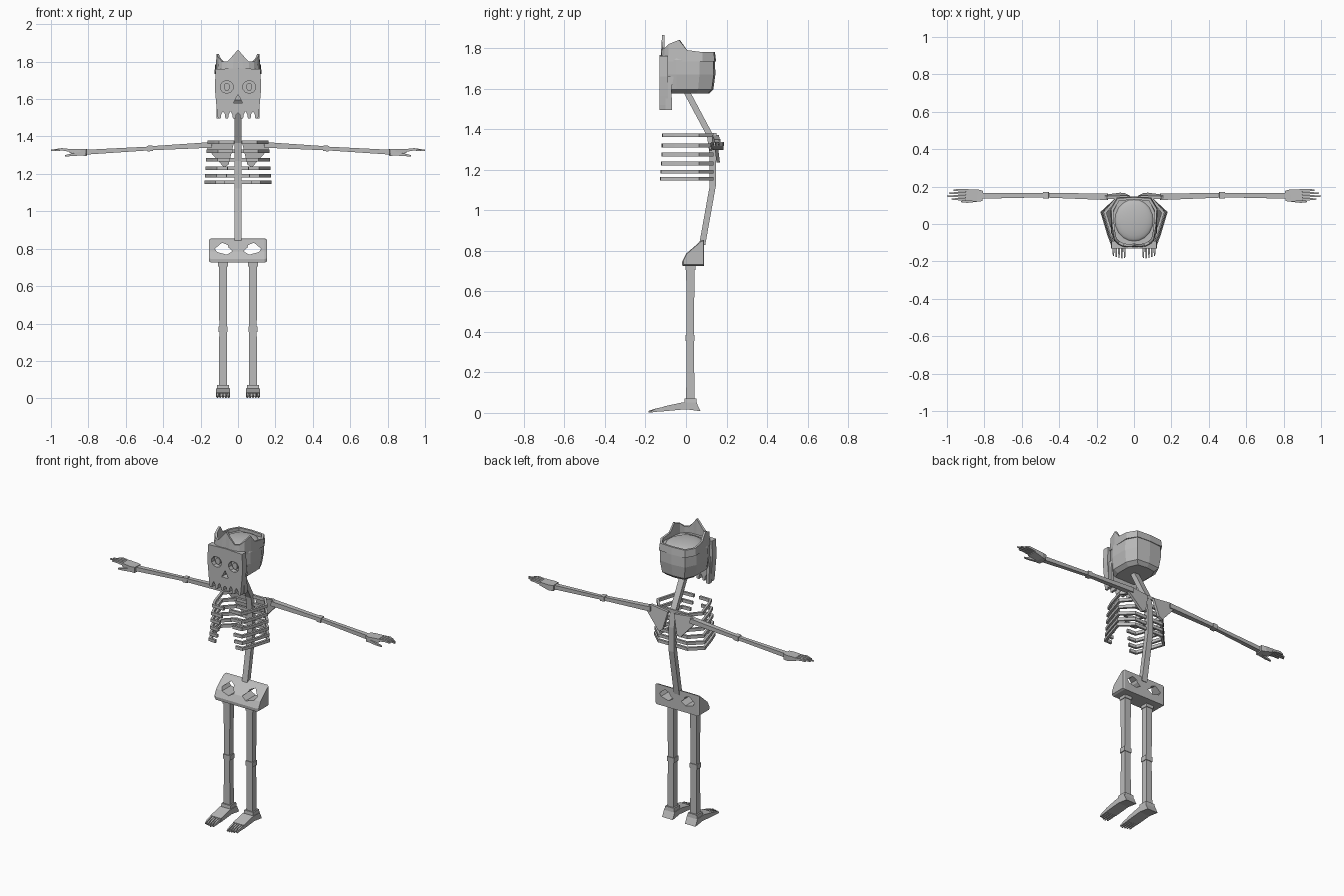
import bpy, bmesh, math
from mathutils import Vector

if "Cube" in bpy.data.objects:
    bpy.data.objects.remove(bpy.data.objects["Cube"])

bone = bpy.data.materials.new("bone_grey")
bone.diffuse_color = (0.5, 0.5, 0.5, 1)
bone.use_nodes = True
bone.node_tree.nodes["Principled BSDF"].inputs["Base Color"].default_value = bone.diffuse_color


def finish(name, bm, mirror=False):
    bmesh.ops.recalc_face_normals(bm, faces=bm.faces)
    me = bpy.data.meshes.new(name)
    bm.to_mesh(me)
    bm.free()
    me.materials.append(bone)
    ob = bpy.data.objects.new(name, me)
    bpy.context.collection.objects.link(ob)
    if mirror:
        ob.modifiers.new("mirror", 'MIRROR')
    return ob


def loft(name, rings, mirror=False, closed=False):
    """Skin equal-length rings; cap the ends unless the loft closes on itself."""
    bm = bmesh.new()
    rows = [[bm.verts.new(p) for p in r] for r in rings]
    n = len(rows[0])
    pairs = list(zip(rows, rows[1:])) + ([(rows[-1], rows[0])] if closed else [])
    for a, b in pairs:
        for i in range(n):
            j = (i + 1) % n
            bm.faces.new((a[i], a[j], b[j], b[i]))
    if not closed:
        bm.faces.new(rows[0])
        bm.faces.new(rows[-1])
    return finish(name, bm, mirror)


def extrude_y(name, prof, y0, y1, mirror=False):
    return loft(name, [[(x, y, z) for x, z in prof] for y in (y0, y1)], mirror)


def extrude_x(name, prof, x0, x1, mirror=False):
    return loft(name, [[(x, y, z) for y, z in prof] for x in (x0, x1)], mirror)


def box(name, x, y, z, mirror=False):
    return extrude_y(name, [(x[0], z[0]), (x[1], z[0]), (x[1], z[1]), (x[0], z[1])], *y, mirror)


def beam(name, pts, sizes, up=(0, 0, 1), mirror=False):
    """Rectangular bar along a path; sizes holds (width, height) per point or once."""
    pts = [Vector(p) for p in pts]
    if len(sizes) == 1:
        sizes = sizes * len(pts)
    rings = []
    for i, p in enumerate(pts):
        a = (pts[i] - pts[i - 1]).normalized() if i else None
        b = (pts[i + 1] - pts[i]).normalized() if i < len(pts) - 1 else None
        t = ((a or b) + (b or a)).normalized()
        miter = max(0.6, t.dot(a or b))
        s = t.cross(Vector(up)).normalized()
        u = s.cross(t)
        s = s * sizes[i][0] / 2 / miter
        u = u * sizes[i][1] / 2
        rings.append([p + s + u, p - s + u, p - s - u, p + s - u])
    return loft(name, rings, mirror)


def cut(ob, cutter):
    cutter.hide_render = True
    cutter.hide_set(True)
    m = ob.modifiers.new("cut", 'BOOLEAN')
    m.operation = 'DIFFERENCE'
    m.solver = 'EXACT'
    m.object = cutter


def circle(cx, cz, rx, rz, n=10):
    return [(cx + rx * math.cos(2 * math.pi * (i + .5) / n),
             cz + rz * math.sin(2 * math.pi * (i + .5) / n)) for i in range(n)]


def mirrored_ring(half):
    """Close a half outline that starts and ends on the centre plane."""
    return half + [(-p[0], *p[1:]) for p in half[-2:0:-1]]


# Skull: cranium lofted upwards
rings = []
for z, w, y0, y1 in [(1.575, .085, -.085, .115), (1.595, .11, -.10, .135), (1.67, .122, -.10, .145),
                     (1.74, .12, -.10, .143), (1.76, .112, -.10, .135)]:
    d = y1 - y0
    half = [(0, y0), (w * .8, y0), (w, y0 + d * .22), (w, y0 + d * .68), (w * .72, y1 - .008), (0, y1)]
    rings.append([(x, y, z) for x, y in mirrored_ring(half)])
loft("cranium", rings)

# Smooth dome on top of the head
bm = bmesh.new()
bmesh.ops.create_uvsphere(bm, u_segments=20, v_segments=12, radius=1)
bmesh.ops.delete(bm, geom=[v for v in bm.verts if v.co.z < -0.01], context='VERTS')
for v in bm.verts:
    v.co = (v.co.x * .105, v.co.y * .115 + .02, v.co.z * .025 + 1.755)
for f in bm.faces:
    f.smooth = True
finish("skull_dome", bm)

# Face plate with teeth along the bottom edge
half = [(0, 1.525)]
for x in (.02, .06, .10):
    half += [(x - .011, 1.52), (x - .007, 1.495), (x + .007, 1.495), (x + .011, 1.52)]
    half.append((x + .02, 1.535)) if x < .09 else None
half += [(.115, 1.56), (.124, 1.66), (.119, 1.76), (0, 1.765)]
face = extrude_y("face_plate", mirrored_ring(half), -.13, -.09)
cut(face, extrude_y("eye_cutter", circle(.06, 1.665, .036, .034), -.2, -.085, True))
cut(face, extrude_y("nose_cutter", [(-.024, 1.58), (.024, 1.58), (0, 1.625)], -.2, -.085))
extrude_y("pupil", circle(.06, 1.665, .017, .022, 8), -.118, -.09, True)
# Side of the jaw, cheek and brow
extrude_x("jaw_side", [(-.10, 1.495), (-.068, 1.495), (-.072, 1.60), (-.06, 1.66), (-.10, 1.66)],
          .094, .114, True)

# Crown: thin wall with one front and two side peaks
half = [(0, -.118, 1.865), (.025, -.12, 1.835), (.058, -.118, 1.80), (.085, -.105, 1.80),
        (.104, -.085, 1.82), (.114, -.035, 1.84), (.118, .005, 1.79), (.122, .08, 1.78),
        (.088, .137, 1.78), (0, .143, 1.78)]
outline = mirrored_ring(half)


def scaled(k, z):
    return [(x * k, .012 + (y - .012) * k, z or h) for x, y, h in outline]


loft("crown", [scaled(1.04, 1.735), scaled(1, None), scaled(.9, None), scaled(.9, 1.74)], closed=True)

# Spine and neck
beam("spine", [(0, -.005, 1.60), (0, .118, 1.37), (0, .132, 1.27), (0, .132, 1.12), (0, .08, .83)],
     [(.038, .03)], up=(0, 1, 0))

# Ribs, opening wider at the front towards the bottom
for i, (z, w, end) in enumerate([(1.37, .155, .02), (1.32, .16, .03), (1.275, .163, .045),
                                 (1.23, .166, .055), (1.19, .169, .06), (1.155, .172, .07)]):
    f = -.108 - .002 * i
    beam("rib_%d" % (i + 1), [(0, .128, z), (.10, .128, z), (w, .062, z), (w - .035, -.055, z),
                              (w - .058, f, z), (end, f - .003, z)], [(.014, .019)], mirror=True)

# Shoulder blades
tri = [(.022, 1.365), (.145, 1.38), (.17, 1.36), (.165, 1.335), (.075, 1.235), (.05, 1.25)]
loft("shoulder_blade", [[(x, y + (1.38 - z) * .12, z) for x, z in tri] for y in (.133, .15)], True)

# Arms with elbow joint
beam("upper_arm", [(.14, .145, 1.355), (.465, .154, 1.337)], [(.034, .03), (.026, .022)], mirror=True)
beam("elbow", [(.455, .154, 1.337), (.485, .154, 1.335)], [(.034, .03)], mirror=True)
beam("forearm", [(.47, .154, 1.336), (.83, .15, 1.315)], [(.022, .02), (.03, .026)], mirror=True)

# Hands
beam("palm", [(.81, .15, 1.314), (.84, .152, 1.315), (.90, .156, 1.324)],
     [(.055, .036), (.066, .034), (.06, .02)], mirror=True)
for i, (y, tip) in enumerate([(.133, .975), (.149, 1.0), (.165, .99), (.181, .965)]):
    beam("finger_%d" % (i + 1), [(.885, y, 1.324), (.94, y, 1.331), (tip, y, 1.326)],
         [(.012, .015), (.012, .013), (.006, .007)], mirror=True)
beam("thumb", [(.84, .128, 1.308), (.89, .12, 1.302), (.925, .12, 1.296)],
     [(.018, .02), (.014, .013), (.007, .008)], mirror=True)

# Pelvis block with a pair of through holes
prof = [(.09, .725), (-.018, .725), (-.02, .745), (.0, .785), (.075, .85), (.09, .855)]
ring = []
for x, s in [(-.155, .9), (-.143, 1), (.143, 1), (.155, .9)]:
    ring.append([(x, .045 + (y - .045) * s, .785 + (z - .785) * s) for y, z in prof])
pelvis = loft("pelvis", ring)
cut(pelvis, extrude_y("pelvis_cutter", [(.028, .787), (.06, .768), (.112, .782), (.124, .80),
                                        (.085, .832), (.055, .82), (.05, .805)], -.2, .2, True))

# Legs: thigh, knee and shin, with a collar at the hip
up = (0, 1, 0)
beam("thigh", [(.08, .022, .74), (.08, .02, .37)], [(.044, .042), (.04, .036)], up, True)
beam("hip_collar", [(.08, .022, .73), (.08, .022, .705)], [(.052, .05)], up, True)
beam("knee", [(.08, .02, .385), (.08, .02, .355)], [(.05, .044)], up, True)
beam("shin", [(.08, .02, .37), (.08, .022, .05)], [(.04, .036), (.044, .042)], up, True)

# Feet: ankle block, wedge foot and toes
beam("ankle", [(.08, .022, .072), (.08, .022, .04)], [(.062, .058), (.07, .064)], up, True)
extrude_x("foot", [(.072, .008), (.052, .05), (-.015, .052), (-.11, .032), (-.11, .008), (0, .018)],
          .043, .117, True)
for i in range(5):
    x = .05 + i * .015
    tip = -.185 + abs(i - 1) * .005
    beam("toe_%d" % (i + 1), [(x, -.10, .020), (x, -.145, .014), (x, tip, .006)],
         [(.011, .022), (.010, .017), (.006, .008)], mirror=True)
